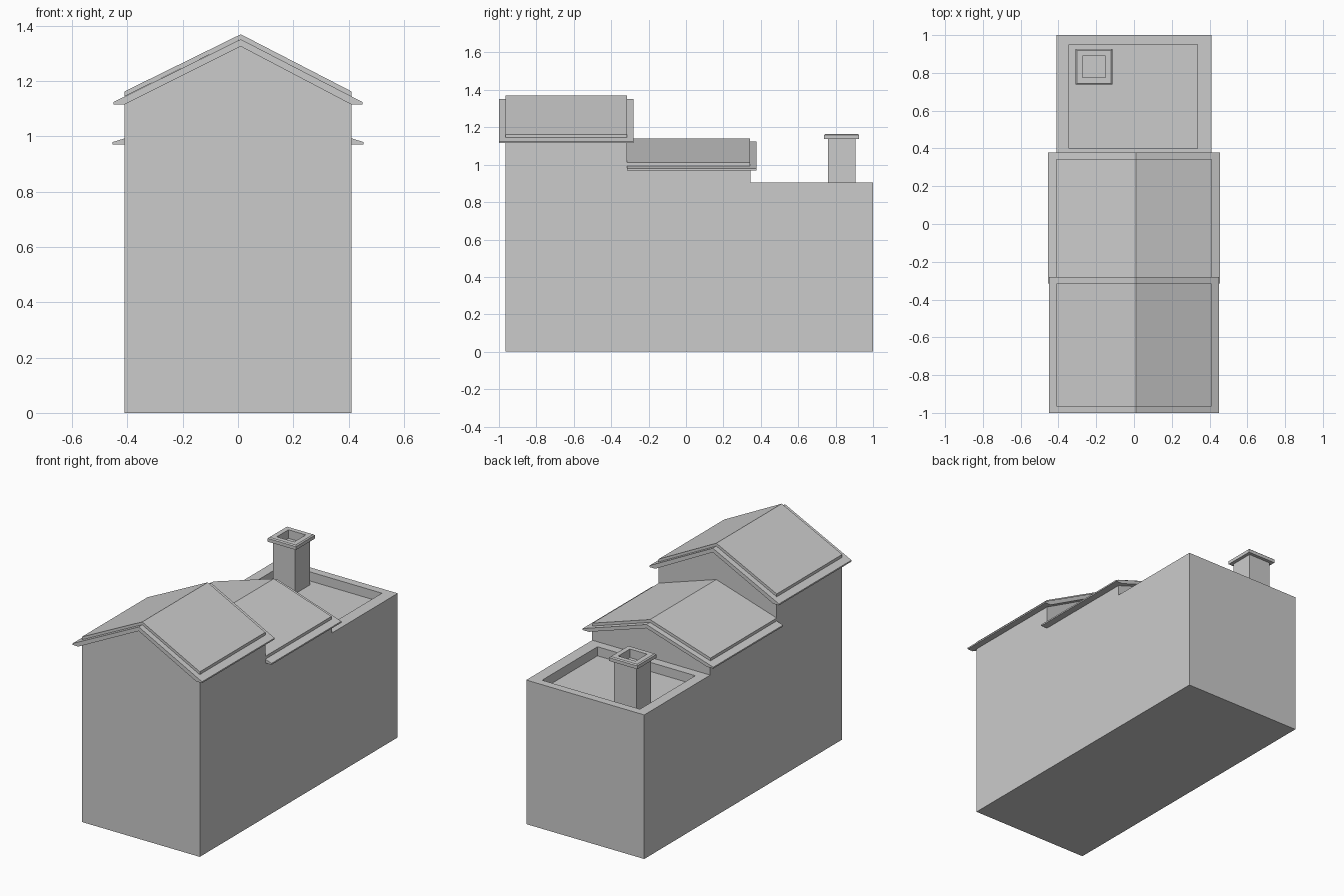
import bpy, bmesh
from mathutils import Vector

if "Cube" in bpy.data.objects:
    bpy.data.objects.remove(bpy.data.objects["Cube"])

RIDGE_X = 0.01


def finish(name, bm):
    bmesh.ops.recalc_face_normals(bm, faces=bm.faces[:])
    me = bpy.data.meshes.new(name)
    bm.to_mesh(me)
    bm.free()
    ob = bpy.data.objects.new(name, me)
    bpy.context.collection.objects.link(ob)
    return ob


def extrude(name, points, offset):
    """Closed prism from a flat outline swept along an offset."""
    bm = bmesh.new()
    face = bm.faces.new([bm.verts.new(p) for p in points])
    res = bmesh.ops.extrude_face_region(bm, geom=[face], use_keep_orig=True)
    verts = [v for v in res["geom"] if isinstance(v, bmesh.types.BMVert)]
    bmesh.ops.translate(bm, verts=verts, vec=Vector(offset))
    return finish(name, bm)


def gable_profile(name, xz, y0, y1):
    return extrude(name, [(x, y0, z) for x, z in xz], (0, y1 - y0, 0))


def gable_roof(name, wall_y, slab_y, panel_y, eave_x, eave_z, slab_ridge, under_ridge):
    top_eave = eave_z + 0.009
    slope = (slab_ridge - top_eave) / (eave_x - RIDGE_X)
    shoulder = slab_ridge - slope * 0.4          # slab height above the wall
    # gable wall filling the attic
    gable_profile(name + "_gable_wall",
                  [(-0.41, eave_z), (0.41, eave_z), (RIDGE_X, under_ridge)], *wall_y)
    # overhanging slab with flat soffits
    gable_profile(name + "_slab",
                  [(-eave_x, eave_z), (-0.41, eave_z), (RIDGE_X, under_ridge),
                   (0.41, eave_z), (eave_x, eave_z), (eave_x, top_eave),
                   (RIDGE_X, slab_ridge), (-eave_x, top_eave)], *slab_y)
    # thin raised covering
    gable_profile(name + "_covering",
                  [(-0.41, shoulder), (RIDGE_X, slab_ridge), (0.41, shoulder),
                   (0.41, shoulder + 0.018), (RIDGE_X, slab_ridge + 0.018),
                   (-0.41, shoulder + 0.018)], *panel_y)


# stepped house body
side = [(-0.965, 0), (1.0, 0), (1.0, 0.905), (0.345, 0.905), (0.345, 0.97),
        (-0.315, 0.97), (-0.315, 1.115), (-0.965, 1.115)]
body = extrude("house_body", [(-0.41, y, z) for y, z in side], (0.82, 0, 0))

# recess behind the parapet of the flat roof
cutter = extrude("parapet_cutter",
                 [(-0.345, 0.40, 0.848), (0.335, 0.40, 0.848),
                  (0.335, 0.95, 0.848), (-0.345, 0.95, 0.848)], (0, 0, 0.2))
cutter.hide_render = True
cutter.hide_viewport = True
cutter.display_type = 'WIRE'
mod = body.modifiers.new("parapet", 'BOOLEAN')
mod.operation = 'DIFFERENCE'
mod.solver = 'EXACT'
mod.object = cutter

# the two pitched roofs
gable_roof("front_roof", (-0.965, -0.315), (-1.0, -0.28), (-0.965, -0.315),
           0.45, 1.115, 1.351, 1.325)
gable_roof("middle_roof", (-0.315, 0.345), (-0.315, 0.378), (-0.315, 0.343),
           0.454, 0.97, 1.123, 1.10)

# chimney: stacked square rings with a capped flue
rings = [(0.077, 0.84), (0.077, 1.137), (0.098, 1.137), (0.098, 1.158),
         (0.091, 1.164), (0.06, 1.164), (0.06, 1.11)]
bm = bmesh.new()
loops = [[bm.verts.new((-0.212 + sx * h, 0.832 + sy * h * 0.96, z))
          for sx, sy in ((-1, -1), (1, -1), (1, 1), (-1, 1))] for h, z in rings]
for a, b in zip(loops, loops[1:]):
    for i in range(4):
        j = (i + 1) % 4
        bm.faces.new((a[i], a[j], b[j], b[i]))
bm.faces.new(loops[0])
bm.faces.new(loops[-1])
finish("chimney", bm)
